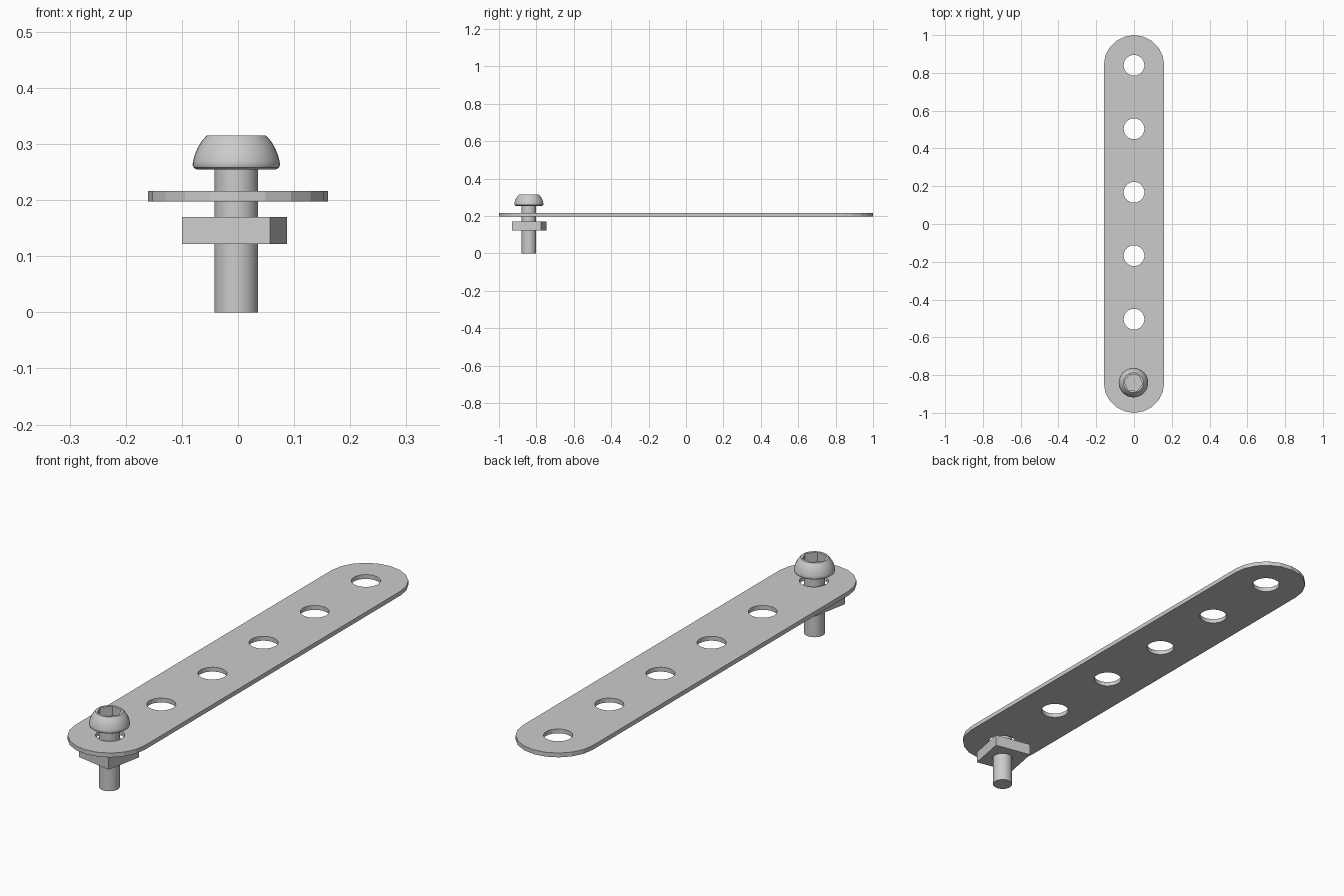
import bpy, bmesh
from math import sin, cos, radians

if "Cube" in bpy.data.objects:
    bpy.data.objects.remove(bpy.data.objects["Cube"])

SCREW_X, SCREW_Y = -0.003, -0.84


def ring(radius, n, cx=0.0, cy=0.0, start=0.0):
    """Points of a regular polygon, start angle in degrees."""
    angles = [radians(start + 360 * i / n) for i in range(n)]
    return [(cx + radius * cos(a), cy + radius * sin(a)) for a in angles]


def loop_verts(bm, pts, z):
    return [bm.verts.new((x, y, z)) for x, y in pts]


def walls(bm, a, b):
    n = len(a)
    for i in range(n):
        j = (i + 1) % n
        bm.faces.new((a[i], a[j], b[j], b[i]))


def cap(bm, loops):
    """Flat fill between an outline and any holes in it."""
    edges = [bm.edges.get((l[i - 1], l[i])) for l in loops for i in range(len(l))]
    bmesh.ops.triangle_fill(bm, edges=edges, use_beauty=True, normal=(0, 0, 1))


def finish(bm, name):
    bmesh.ops.recalc_face_normals(bm, faces=bm.faces[:])
    mesh = bpy.data.meshes.new(name)
    bm.to_mesh(mesh)
    bm.free()
    obj = bpy.data.objects.new(name, mesh)
    bpy.context.collection.objects.link(obj)
    return obj


def slab(name, loops, z0, z1):
    bm = bmesh.new()
    low = [loop_verts(bm, l, z0) for l in loops]
    high = [loop_verts(bm, l, z1) for l in loops]
    for a, b in zip(low, high):
        walls(bm, a, b)
    cap(bm, low)
    cap(bm, high)
    return finish(bm, name)


# Perforated strip with rounded ends and six holes
R = 0.16
outline = []
for cy, start in ((1 - R, 0), (R - 1, 180)):
    for i in range(11):
        a = radians(start + 18 * i)
        outline.append((R * cos(a), cy + R * sin(a)))
holes = [ring(0.055, 24, 0, -0.84 + 0.336 * i) for i in range(6)]
slab("strip_plate", [outline] + holes, 0.198, 0.216)

# Square nut, turned slightly
nut_x, nut_y = -0.0065, -0.838
slab("square_nut",
     [ring(0.113, 4, nut_x, nut_y, 45 - 10.8), ring(0.041, 24, SCREW_X, SCREW_Y)],
     0.122, 0.17)

# Button-head screw: lathed shank and domed head with hex socket
profile = [(0.039, 0.0), (0.039, 0.255), (0.071, 0.255), (0.076, 0.258),
           (0.078, 0.263), (0.077, 0.270), (0.074, 0.281), (0.069, 0.293),
           (0.062, 0.305), (0.053, 0.315)]
bm = bmesh.new()
rings = [loop_verts(bm, ring(r, 32, SCREW_X, SCREW_Y), z) for r, z in profile]
for a, b in zip(rings, rings[1:]):
    walls(bm, a, b)
bm.faces.new(rings[0])
hexagon = ring(0.048, 6, SCREW_X, SCREW_Y, -8)
rim = loop_verts(bm, hexagon, 0.315)
floor = loop_verts(bm, hexagon, 0.275)
walls(bm, rim, floor)
bm.faces.new(floor)
cap(bm, [rings[-1], rim])
screw = finish(bm, "button_head_screw")
bpy.context.view_layer.objects.active = screw
screw.select_set(True)
bpy.ops.object.shade_smooth_by_angle(angle=radians(30))
